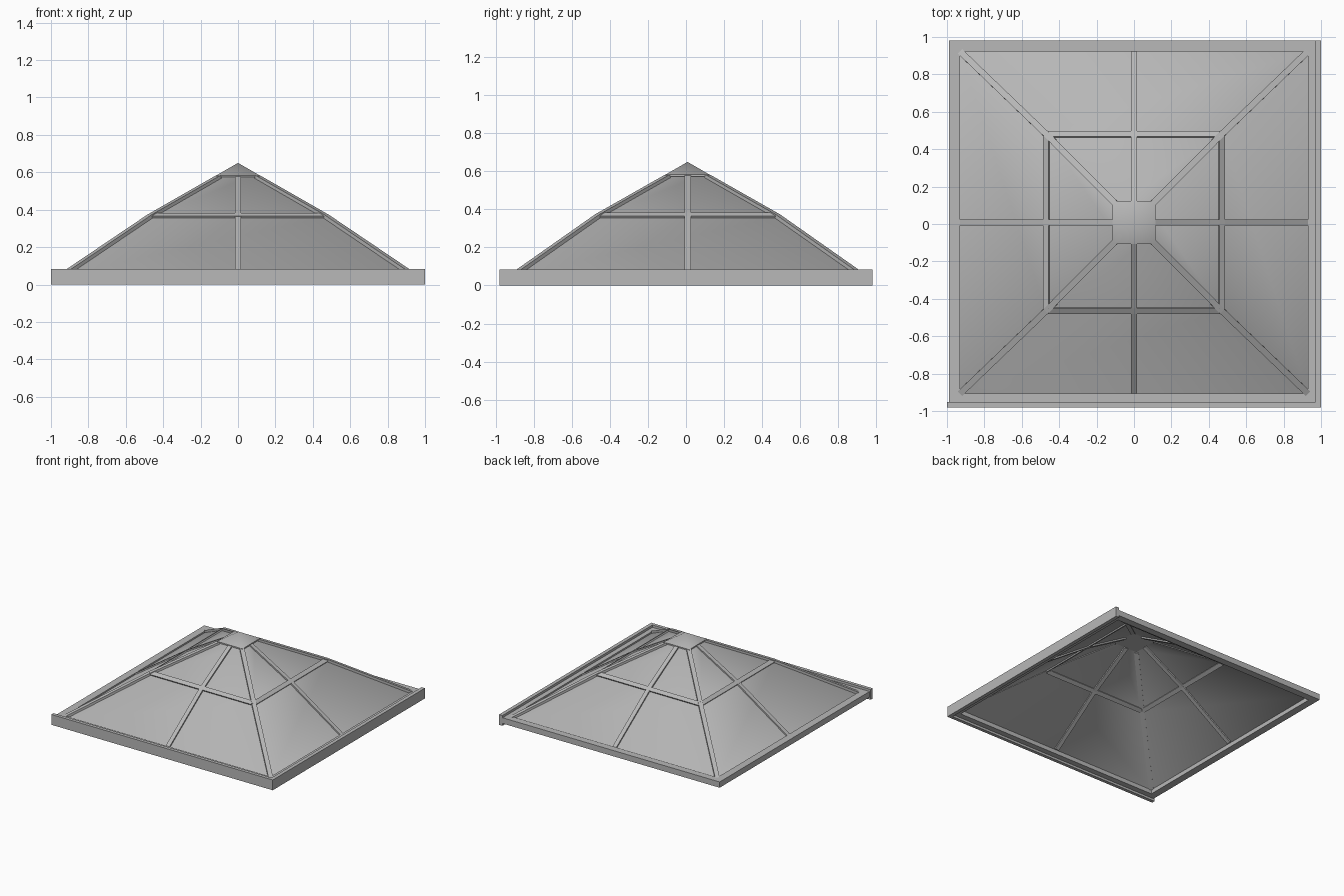
import bpy, bmesh
from mathutils import Vector

if "Cube" in bpy.data.objects:
    bpy.data.objects.remove(bpy.data.objects["Cube"])

CY = 0.008            # roof centre is slightly behind the middle
BASE = (0.93, 0.915, 0.065)   # half width, half depth, height of each roof level
MID = (0.472, 0.475, 0.374)
TOP = (0.105, 0.105, 0.584)

grey = bpy.data.materials.new("dark_grey")
grey.diffuse_color = (0.48, 0.48, 0.48, 1)
grey.use_nodes = True
grey.node_tree.nodes["Principled BSDF"].inputs["Base Color"].default_value = grey.diffuse_color


def finish(name, bm, smooth=False):
    bmesh.ops.recalc_face_normals(bm, faces=bm.faces[:])
    for f in bm.faces:
        f.smooth = smooth
    mesh = bpy.data.meshes.new(name)
    bm.to_mesh(mesh)
    bm.free()
    mesh.materials.append(grey)
    ob = bpy.data.objects.new(name, mesh)
    bpy.context.collection.objects.link(ob)
    return ob


def box(name, lo, hi):
    bm = bmesh.new()
    bmesh.ops.create_cube(bm, size=1)
    for v in bm.verts:
        v.co = Vector([lo[i] if v.co[i] < 0 else hi[i] for i in range(3)])
    return finish(name, bm)


def level(lv, sx, sy, dz=0.0):
    return Vector((sx * lv[0], CY + sy * lv[1], lv[2] + dz))


def beam(bm, a, b, outward, width=0.034, depth=0.022):
    # rectangular bar whose outer face follows the line a-b
    d = (b - a).normalized()
    side = d.cross(outward).normalized()
    up = side.cross(d).normalized()
    rings = [[bm.verts.new(p + side * s * width / 2 + up * u)
              for s, u in ((-1, 0), (1, 0), (1, -depth), (-1, -depth))] for p in (a, b)]
    for i in range(4):
        j = (i + 1) % 4
        bm.faces.new((rings[0][i], rings[0][j], rings[1][j], rings[1][i]))
    bm.faces.new(rings[0])
    bm.faces.new(rings[1][::-1])


# base frame: flat square ring
bm = bmesh.new()
outer = [(-0.99, -0.955), (0.975, -0.955), (0.975, 0.98), (-0.99, 0.98)]
inner = [(-0.93, -0.907), (0.93, -0.907), (0.93, 0.923), (-0.93, 0.923)]
loops = [[bm.verts.new((x, y, z)) for x, y in pts]
         for pts, z in ((outer, 0.018), (outer, 0.065), (inner, 0.065), (inner, 0.018))]
for k in range(4):
    a, b = loops[k], loops[(k + 1) % 4]
    for i in range(4):
        j = (i + 1) % 4
        bm.faces.new((a[i], a[j], b[j], b[i]))
finish("base_frame", bm)

# taller fascia boards on the front and right
box("front_fascia", (-1.0, -0.98, 0), (1.0, -0.953, 0.084))
box("right_fascia", (0.97, -0.955, 0), (1.0, 0.982, 0.084))

# thin smooth roof panels, set just below the rib faces and closed inside the cap
corners = ((-1, -1), (1, -1), (1, 1), (-1, 1))
bm = bmesh.new()
rows = [[bm.verts.new(level(lv, sx, sy, -0.013)) for sx, sy in corners]
        for lv in (BASE, MID, (0.085, 0.085, 0.597))]
for a, b in zip(rows, rows[1:]):
    for i in range(4):
        j = (i + 1) % 4
        bm.faces.new((a[i], a[j], b[j], b[i]))
bm.faces.new(rows[-1])
finish("roof_panels", bm, smooth=True)

# ribs on the four hips and the four face centres
bm = bmesh.new()
for sx, sy in corners + ((1, 0), (-1, 0), (0, 1), (0, -1)):
    for lo, hi in ((BASE, MID), (MID, TOP)):
        beam(bm, level(lo, sx, sy), level(hi, sx, sy), Vector((sx, sy, 1.5)))
finish("roof_ribs", bm)

# square ring of purlins at mid height, stopping at the hip ribs
bm = bmesh.new()
for i in range(4):
    (ax, ay), (bx, by) = corners[i], corners[(i + 1) % 4]
    a, b = level(MID, ax, ay), level(MID, bx, by)
    beam(bm, a.lerp(b, 0.014), b.lerp(a, 0.014), Vector((ax + bx, ay + by, 3.2)))
finish("purlin_ring", bm)

# smooth pyramid cap at the apex
bm = bmesh.new()
h = 0.115
low, rim = [[bm.verts.new((sx * h, CY + sy * h, z)) for sx, sy in corners]
            for z in (0.574, 0.584)]
peak = bm.verts.new((0, CY, 0.65))
bm.faces.new(low[::-1])
for i in range(4):
    j = (i + 1) % 4
    bm.faces.new((low[i], low[j], rim[j], rim[i]))
    bm.faces.new((rim[i], rim[j], peak))
cap = finish("apex_cap", bm, smooth=True)
cap.data.set_sharp_from_angle(angle=0.9)
